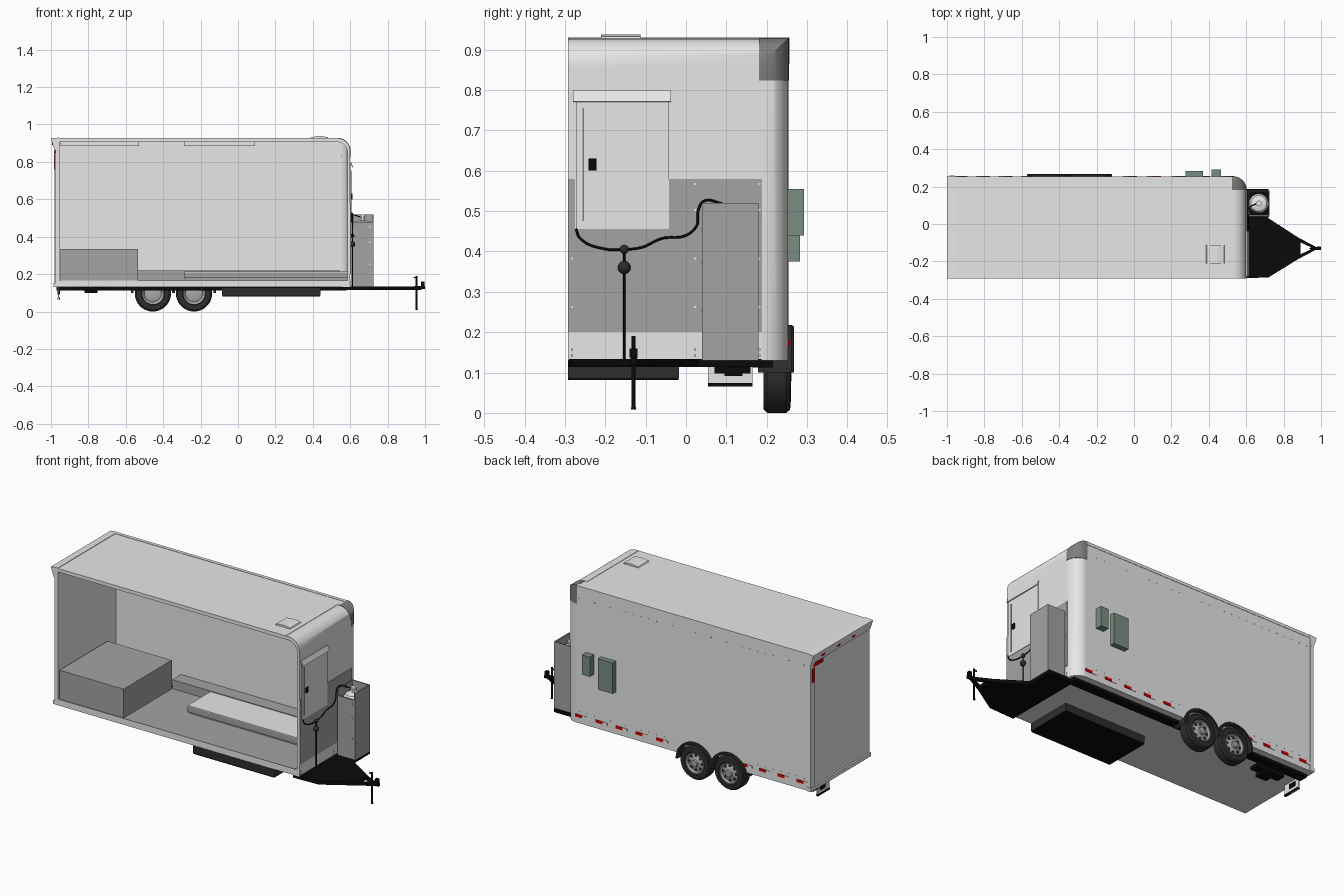
import bpy, bmesh, math
from mathutils import Vector, Matrix

if "Cube" in bpy.data.objects:
    bpy.data.objects.remove(bpy.data.objects["Cube"])


def material(name, r, g, b):
    m = bpy.data.materials.new(name)
    m.use_nodes = True
    m.diffuse_color = (r, g, b, 1)
    m.node_tree.nodes["Principled BSDF"].inputs["Base Color"].default_value = (r, g, b, 1)
    return m


PANEL = material("panel light grey", .8, .8, .8)
BRIGHT = material("bright white", .88, .88, .88)
GREY = material("middle grey", .37, .37, .37)
CAP = material("cap grey", .21, .21, .21)
BLACK = material("frame black", .003, .003, .003)
RUBBER = material("rubber black", .027, .027, .027)
GREEN = material("utility green", .19, .27, .22)
RED = material("signal red", .7, 0, 0)
RIM = material("rim grey", .4, .4, .4)


def shade(ob):
    bpy.ops.object.select_all(action='DESELECT')
    ob.select_set(True)
    bpy.context.view_layer.objects.active = ob
    bpy.ops.object.shade_smooth_by_angle(angle=math.radians(35))


def finish(name, bm, mat, smooth=False):
    bmesh.ops.recalc_face_normals(bm, faces=bm.faces)
    mesh = bpy.data.meshes.new(name)
    bm.to_mesh(mesh)
    bm.free()
    mesh.materials.append(mat)
    ob = bpy.data.objects.new(name, mesh)
    bpy.context.collection.objects.link(ob)
    if smooth:
        shade(ob)
    return ob


def add_box(bm, x, y, z):
    size = Vector((x[1] - x[0], y[1] - y[0], z[1] - z[0]))
    mid = Vector((sum(x), sum(y), sum(z))) / 2
    bmesh.ops.create_cube(bm, size=1, matrix=Matrix.Translation(mid) @ Matrix.Diagonal((*size, 1)))


def boxes(name, mat, *spans):
    bm = bmesh.new()
    for s in spans:
        add_box(bm, *s)
    return finish(name, bm, mat)


def nose_box(name, mat, x, y, z, r):
    """Box with a rounded nose-to-roof edge and a rounded nose-to-side edge."""
    bm = bmesh.new()
    add_box(bm, x, y, z)
    def on_round(e):
        a, b = (v.co for v in e.verts)
        nose = min(a.x, b.x) > x[1] - 1e-4
        return nose and (min(a.z, b.z) > z[1] - 1e-4 or min(a.y, b.y) > y[1] - 1e-4)
    bmesh.ops.bevel(bm, geom=[e for e in bm.edges if on_round(e)], offset=r,
                    segments=10, profile=.5, affect='EDGES')
    return finish(name, bm, mat)


def prism(name, mat, axis, lo, hi, pts):
    bm = bmesh.new()
    def place(p, d):
        c = list(p)
        c.insert(axis, d)
        return bm.verts.new(c)
    face = bm.faces.new([place(p, lo) for p in pts])
    ext = bmesh.ops.extrude_face_region(bm, geom=[face])["geom"]
    shift = [0, 0, 0]
    shift[axis] = hi - lo
    bmesh.ops.translate(bm, vec=shift, verts=[v for v in ext if isinstance(v, bmesh.types.BMVert)])
    return finish(name, bm, mat)


def lathe(name, mat, centre, profile, axis='Y', angle=360, closed=False):
    """Spin (radius, along-axis) points round an axis through centre."""
    bm = bmesh.new()
    c = Vector(centre)
    vs = [bm.verts.new(c + (Vector((r, d, 0)) if axis == 'Y' else Vector((r, 0, d)))) for r, d in profile]
    es = [bm.edges.new(p) for p in zip(vs, vs[1:] + (vs[:1] if closed else []))]
    direction = Vector((0, -1, 0)) if axis == 'Y' else Vector((0, 0, 1))
    bmesh.ops.spin(bm, geom=vs + es, cent=c, axis=direction, angle=math.radians(angle),
                   steps=36, use_duplicate=False)
    bmesh.ops.remove_doubles(bm, verts=bm.verts, dist=1e-5)
    return finish(name, bm, mat, True)


def cut(ob, *cutters):
    for cutter in cutters:
        mod = ob.modifiers.new("cut", 'BOOLEAN')
        mod.operation, mod.object, mod.solver = 'DIFFERENCE', cutter, 'EXACT'
        bpy.context.view_layer.objects.active = ob
        bpy.ops.object.modifier_apply(modifier=mod.name)
        bpy.data.objects.remove(cutter)
    shade(ob)
    flat = ob.modifiers.new("flat panels", 'WEIGHTED_NORMAL')
    flat.weight, flat.keep_sharp = 100, True


def tube(name, mat, pts, radius):
    cu = bpy.data.curves.new(name, 'CURVE')
    cu.dimensions, cu.bevel_depth, cu.bevel_resolution = '3D', radius, 2
    cu.use_fill_caps = True
    sp = cu.splines.new('BEZIER')
    sp.bezier_points.add(len(pts) - 1)
    for bp, p in zip(sp.bezier_points, pts):
        bp.co = p
        bp.handle_left_type = bp.handle_right_type = 'AUTO'
    cu.materials.append(mat)
    ob = bpy.data.objects.new(name, cu)
    bpy.context.collection.objects.link(ob)


NEAR, SIDE, NOSE, REAR, ROOF = -.292, .253, .6, -.97, .927
AXLES = (-.455, -.235)


def cavity():
    return nose_box("cavity", PANEL, (-.955, .585), (-.4, .24), (.165, .906), .055)


# Open-sided body shell with wheel wells, and the corner cap
body = nose_box("body_shell", PANEL, (REAR, NOSE), (NEAR, SIDE), (.13, ROOF), .07)
cut(body, cavity(), *[lathe("well", PANEL, (x, 0, .1), [(0, .18), (.112, .18), (.112, .3), (0, .3)])
                      for x in AXLES])
cap = nose_box("corner_cap", CAP, (.525, .602), (.181, .255), (.823, .929), .071)
cut(cap, cavity())

# Roof trim, nose seam and hatch
boxes("roof_trim", PANEL, ((-.96, .525), (.235, .255), (.912, .929)),
      ((.508, .514), (NEAR, .19), (.925, .929)))
prism("roof_hatch", PANEL, 1, -.21, -.113,
      [(.385, .926), (.485, .926), (.48, .932), (.45, .938), (.42, .938), (.39, .932)])

# Rear end: door, frame, canopy and lamps
boxes("rear_door", PANEL, ((-.976, -.969), (NEAR, .215), (.15, .87)))
boxes("rear_frame", PANEL, ((-.982, -.96), (.215, .255), (.13, .9)),
      ((-.986, -.96), (NEAR, .258), (.13, .152)))
prism("rear_canopy", PANEL, 1, NEAR, .256,
      [(-.955, .93), (-1, .926), (-.997, .912), (-.982, .868), (-.965, .865)])
boxes("rear_lamps", RED, ((-.985, -.98), (.225, .245), (.76, .84)),
      ((-.983, -.975), (.14, .23), (.845, .862)),
      *[((-.994, -.985), (y, y + .025), (.89, .9)) for y in (-.14, 0, .14)])
boxes("plate_bracket", BRIGHT, ((-.962, -.957), (.055, .165), (.065, .13)))
boxes("plate_surround", BLACK, ((-.966, -.953), (.055, .165), (.065, .074)),
      ((-.966, -.953), (.095, .14), (.092, .118)))

# Interior floor, storage box, bench and ceiling units
boxes("floor", GREY, ((-.955, .57), (NEAR, .22), (.162, .167)))
boxes("storage_box", GREY, ((-.948, -.535), (-.288, .155), (.165, .335)))
boxes("wheel_box", GREY, ((-.535, .545), (.16, .24), (.165, .219)))
boxes("bench", GREY, ((-.29, .585), (-.05, .16), (.178, .21)), ((-.28, .585), (-.04, .16), (.165, .178)))
boxes("bench_top", PANEL, ((-.29, .585), (-.05, .16), (.21, .215)))
boxes("ceiling_units", PANEL, ((-.95, -.53), (-.15, .1), (.884, .91)),
      ((-.29, .09), (-.15, .1), (.884, .91)))

# Nose: stone guard, door, awning and latch
boxes("stone_guard", GREY, ((NOSE - .01, .603), (NEAR, .188), (.2, .455)),
      ((NOSE - .01, .603), (-.042, .188), (.455, .58)),
      ((NOSE - .01, .603), (NEAR, -.275), (.455, .58)))
boxes("nose_door", PANEL, ((NOSE, .605), (-.273, -.042), (.455, .785)))
boxes("door_latch", BLACK, ((NOSE, .611), (-.242, -.222), (.6, .63)))
boxes("door_hinge", CAP, ((NOSE, .607), (-.256, -.253), (.475, .755)))
prism("door_awning", BRIGHT, 1, -.28, -.037, [(.599, .8), (.604, .8), (.616, .772), (.612, .77), (.599, .795)])

# Chassis, tongue, coupler and jack
boxes("side_rail", BLACK, ((REAR, .58), (.165, .215), (.112, .132)))
prism("tongue_plate", BLACK, 2, .114, .134,
      [(.56, NEAR), (.72, -.285), (.89, -.18), (.89, -.08), (.72, .03), (.72, .187), (.56, .187)])
for side in (-1, 1):
    prism("tongue_bar", BLACK, 2, .116, .134,
          [(x, -.13 + side * d) for x, d in ((.885, .054), (.98, .004), (.95, .004), (.885, .034))])
boxes("coupler", BLACK, ((.945, 1), (-.138, -.122), (.12, .137)), ((.978, .996), (-.14, -.12), (.137, .16)))
lathe("jack", BLACK, (.955, -.13, 0), [(0, .008), (.007, .008), (.005, .016), (.005, .19), (0, .19)], 'Z')
boxes("jack_handle", BLACK, ((.938, .955), (-.133, -.127), (.178, .185)))
boxes("water_tank", RUBBER, ((-.085, .44), (NEAR, -.017), (.086, .129)))
boxes("tank_base", BLACK, ((-.083, .438), (NEAR, -.019), (.081, .087)))
boxes("rear_step_gear", BLACK, ((-.88, -.7), (.09, .14), (.112, .129)), ((-.82, -.75), (.07, .16), (.098, .115)))

# Tongue cabinet with gas bottle
boxes("gas_cabinet", GREY, ((.718, .725), (.04, .18), (.13, .52)), ((.612, .72), (.173, .18), (.13, .52)),
      ((.612, .72), (.04, .047), (.13, .48)), ((.612, .618), (.04, .18), (.13, .52)))
boxes("cabinet_inside", BLACK, ((.616, .72), (.045, .175), (.128, .44)))
lathe("gas_bottle", BRIGHT, (.667, .11, 0), [(.052, .43), (.052, .465), (.042, .48), (.015, .488), (0, .488)], 'Z')
lathe("bottle_valve", BRIGHT, (.667, .11, 0), [(.008, .48), (.008, .505), (.015, .505), (.015, .518), (0, .518)], 'Z')
boxes("cabinet_hinges", BRIGHT, *[((.7, .708), (.037, .041), (z, z + .008)) for z in (.25, .37, .45)])

# Gas hose and regulator
hose = [(-.273, .456), (-.262, .432), (-.2, .406), (-.153, .405), (-.11, .41), (-.06, .432), (0, .44),
        (.027, .465), (.03, .5), (.045, .525), (.08, .521)]
tube("gas_hose", BLACK, [(.611, y, z) for y, z in hose] + [(.655, .11, .505)], .003)
tube("drop_pipe", BLACK, [(.611, -.153, z) for z in (.405, .27, .13)], .003)
for z, r in ((.405, .011), (.36, .016)):
    ball = [(r * math.sin(a), -r * math.cos(a)) for a in (math.pi * i / 10 for i in range(11))]
    lathe("regulator", RUBBER, (.611, -.153, z), ball, 'Z')

# Wheels and fenders
for x in AXLES:
    hub = (x, 0, .097)
    lathe("tyre", RUBBER, hub, [(.058, .2), (.062, .192), (.088, .192), (.097, .201), (.097, .248),
                                (.089, .258), (.065, .26), (.058, .252)], closed=True)
    lathe("rim", RIM, hub, [(0, .215), (.02, .212), (.045, .22), (.058, .198), (.06, .225), (.06, .257),
                            (.055, .257), (.05, .243), (.03, .247), (.02, .252), (.018, .262), (0, .262)])
    for i in range(8):
        a = math.tau * i / 8
        spot = (x + .041 * math.cos(a), 0, .097 + .041 * math.sin(a))
        lathe("rim_hole", RUBBER, spot, [(.008, .242), (.008, .2475), (0, .2475)])
    lathe("fender", RUBBER, (x, 0, .1), [(.104, .178), (.118, .178), (.118, .262), (.114, .267), (.104, .267)],
          angle=180, closed=True)

# Utility boxes on the long side
boxes("utility_boxes", GREEN, ((.275, .37), (.249, .283), (.375, .555)), ((.415, .465), (.249, .292), (.44, .555)))

# Reflective strips and rivets
dashes = [.49 - .13 * i for i in range(5)] + [-.575 - .12 * i for i in range(4)]
boxes("red_strips", RED, *[((x, x + .045), (.25, .256), (.164, .18)) for x in dashes])
boxes("white_strips", BRIGHT, *[((x - .03, x), (.25, .2555), (.164, .18)) for x in dashes])
boxes("side_rivets", GREY, *[((x, x + .003), (.25, .255), (z, z + .003)) for z in (.855, .195)
                             for x in (-.94 + .05 * i for i in range(30)) if z > .5 or not -.58 < x < -.11])
boxes("nose_rivets", BRIGHT, *[((.599, .605), (y, y + .005), (z, z + .005)) for y in (-.285, .02, .18)
                               for z in (.14, .155, .26, .38, .5, .565) if y > 0 or z < .45])
